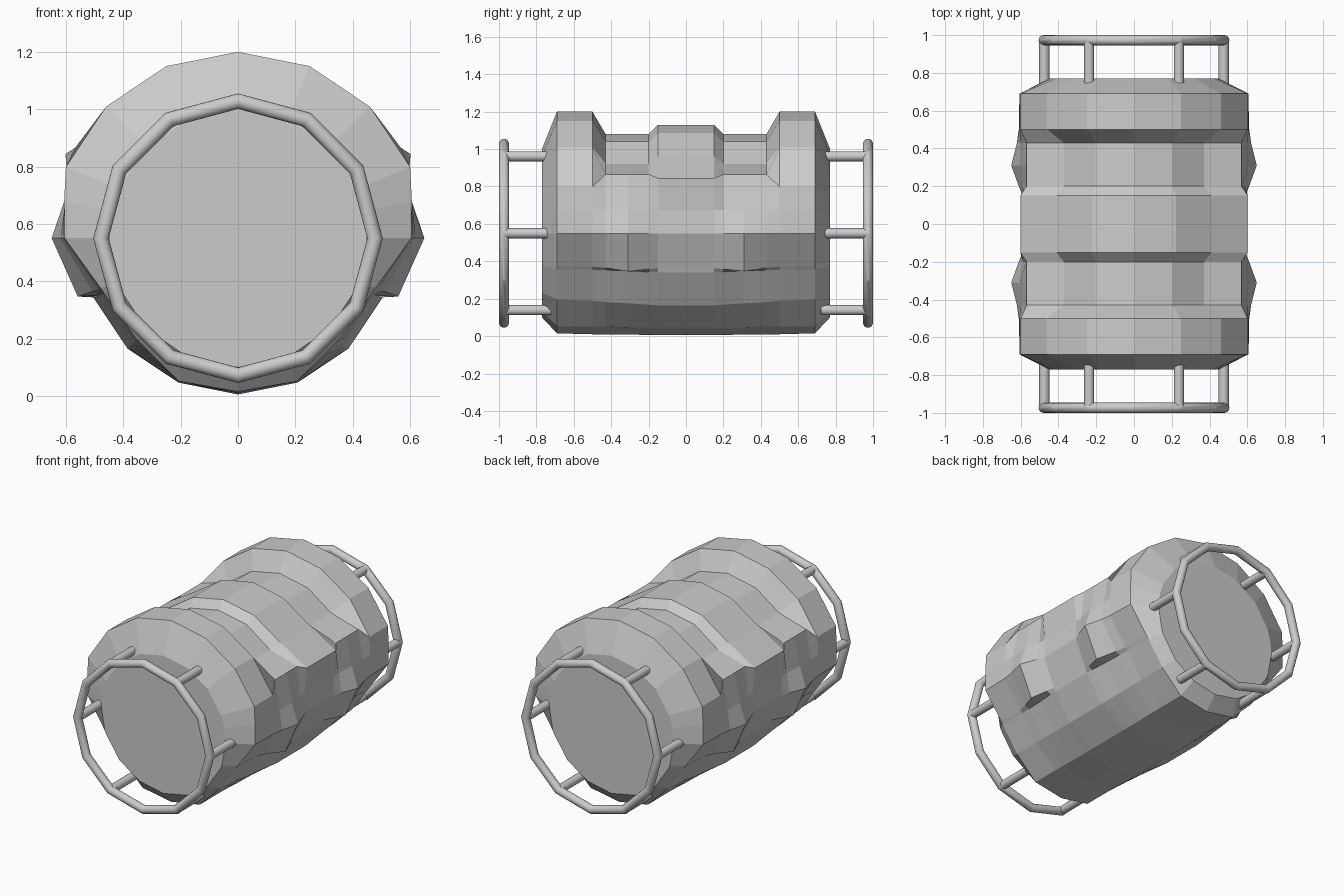
import bpy, bmesh
from math import sin, cos, pi, radians

CENTRE = 0.55

old = bpy.data.objects.get("Cube")
if old:
    bpy.data.objects.remove(old, do_unlink=True)

grey = bpy.data.materials.new("light_grey")
grey.use_nodes = True
colour = (0.6, 0.6, 0.6, 1)
grey.diffuse_color = colour
grey.node_tree.nodes["Principled BSDF"].inputs["Base Color"].default_value = colour

# Barrel cross-sections: y, shoulder angle, then radii from the crown to the keel
SECTIONS = [
    (0.77, 22.5, [0.45] * 11),
    (0.69, 22.5, [0.65, 0.65, 0.65, 0.65, 0.62, 0.605, 0.51, 0.505, 0.50, 0.54, 0.535]),
    (0.50, 22.5, [0.65, 0.65, 0.65, 0.65, 0.62, 0.61, 0.52, 0.51, 0.51, 0.54, 0.54]),
    (0.43, 29, [0.53, 0.53, 0.525, 0.65, 0.615, 0.62, 0.54, 0.515, 0.52, 0.54, 0.54]),
    (0.31, 29, [0.53, 0.53, 0.525, 0.65, 0.62, 0.65, 0.595, 0.525, 0.53, 0.545, 0.54]),
    (0.20, 29, [0.53, 0.53, 0.525, 0.65, 0.60, 0.61, 0.56, 0.54, 0.54, 0.545, 0.545]),
    (0.15, 26, [0.58, 0.58, 0.58, 0.67, 0.60, 0.59, 0.545, 0.545, 0.545, 0.545, 0.545]),
]


def section_points(shoulder, radii):
    """Closed outline, right half followed by its mirror."""
    angles = [90, 67.5, 45, shoulder, 12, 0, -20, -22.5, -45, -67.5, -90]
    half = [(r * cos(radians(a)), CENTRE + r * sin(radians(a)))
            for a, r in zip(angles, radii)]
    return half + [(-x, z) for x, z in half[-2:0:-1]]


def build_barrel():
    bm = bmesh.new()
    stations = [(-y, s, r) for y, s, r in SECTIONS] + SECTIONS[::-1]
    loops = [[bm.verts.new((x, y, z)) for x, z in section_points(s, r)]
             for y, s, r in stations]
    for a, b in zip(loops, loops[1:]):
        n = len(a)
        for i in range(n):
            j = (i + 1) % n
            bm.faces.new((a[i], a[j], b[j], b[i]))
    bm.faces.new(loops[0])
    bm.faces.new(loops[-1][::-1])
    bmesh.ops.recalc_face_normals(bm, faces=bm.faces)
    mesh = bpy.data.meshes.new("barrel_body")
    bm.to_mesh(mesh)
    bm.free()
    obj = bpy.data.objects.new("barrel_body", mesh)
    bpy.context.collection.objects.link(obj)
    mesh.materials.append(grey)


def finish(name):
    obj = bpy.context.object
    obj.name = name
    obj.data.materials.append(grey)
    bpy.ops.object.shade_smooth_by_angle(angle=radians(26))


build_barrel()

# Guard ring and its six posts at each end
for side, end in ((-1, "front"), (1, "back")):
    bpy.ops.mesh.primitive_torus_add(
        major_segments=12, minor_segments=16, major_radius=0.478, minor_radius=0.027,
        location=(0, side * 0.973, CENTRE), rotation=(pi / 2, 0, 0))
    finish(end + "_guard_ring")
    for k in range(6):
        a = k * pi / 3
        bpy.ops.mesh.primitive_cylinder_add(
            vertices=16, radius=0.027, depth=0.25,
            location=(0.475 * cos(a), side * 0.847, CENTRE + 0.475 * sin(a)),
            rotation=(pi / 2, 0, 0))
        finish(f"{end}_guard_post_{k + 1}")
